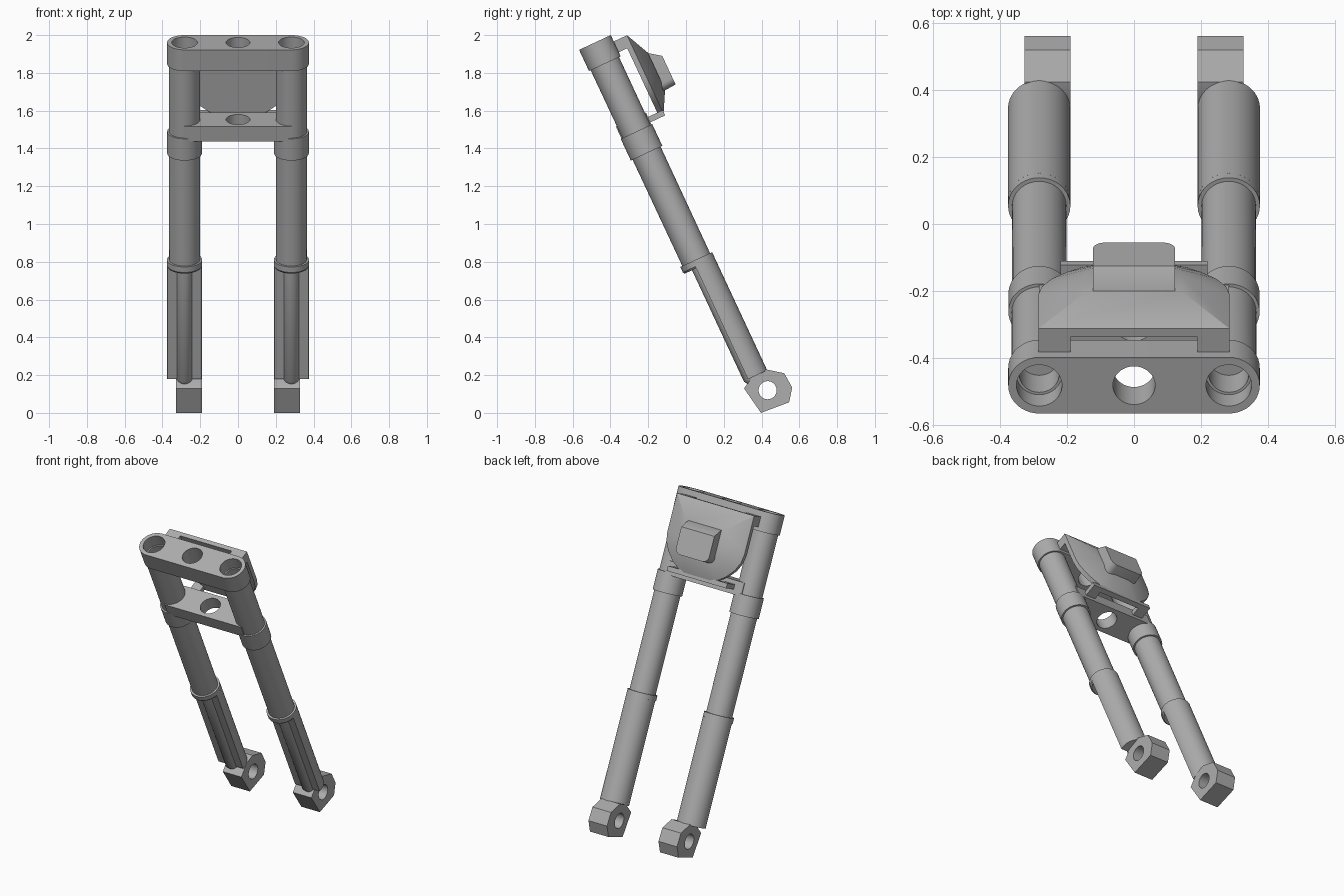
import bpy, bmesh, math
from mathutils import Matrix, Vector

if "Cube" in bpy.data.objects:
    bpy.data.objects.remove(bpy.data.objects["Cube"], do_unlink=True)

# Raked frame: local z runs up the fork, local y to the back, origin at the clamp top
RAKE = Matrix.Translation((0, -0.482, 1.961)) @ Matrix.Rotation(math.radians(25), 4, 'X')
LEG_X = 0.283

grey = bpy.data.materials.new("plain_grey")
grey.use_nodes = True
grey.diffuse_color = (0.42, 0.42, 0.42, 1)
grey.node_tree.nodes["Principled BSDF"].inputs["Base Color"].default_value = (0.42, 0.42, 0.42, 1)


def loft(name, rings, frame=RAKE, cutters=()):
    """Skin a stack of equal point rings, cap the ends, then cut holes."""
    bm = bmesh.new()
    loops = [[bm.verts.new(frame @ Vector(p)) for p in ring] for ring in rings]
    n = len(loops[0])
    for a, b in zip(loops, loops[1:]):
        for i in range(n):
            j = (i + 1) % n
            bm.faces.new((a[i], a[j], b[j], b[i]))
    bm.faces.new(loops[0])
    bm.faces.new(loops[-1])
    bmesh.ops.recalc_face_normals(bm, faces=bm.faces[:])
    mesh = bpy.data.meshes.new(name)
    bm.to_mesh(mesh)
    bm.free()
    obj = bpy.data.objects.new(name, mesh)
    bpy.context.collection.objects.link(obj)
    if cutters:
        for cutter in cutters:
            mod = obj.modifiers.new("hole", 'BOOLEAN')
            mod.operation = 'DIFFERENCE'
            mod.solver = 'EXACT'
            mod.object = cutter
        bpy.context.view_layer.update()
        graph = bpy.context.evaluated_depsgraph_get()
        mesh = bpy.data.meshes.new_from_object(obj.evaluated_get(graph))
        obj.modifiers.clear()
        obj.data = mesh
        for cutter in cutters:
            bpy.data.objects.remove(cutter, do_unlink=True)
    mesh.materials.clear()
    mesh.materials.append(grey)
    mesh.shade_smooth()
    mesh.set_sharp_from_angle(angle=math.radians(30))
    return obj


def arc(cx, cy, r, start, end, steps):
    """Points on an arc, angles in degrees."""
    angles = [math.radians(start + (end - start) * i / steps) for i in range(steps + 1)]
    return [(cx + r * math.cos(a), cy + r * math.sin(a)) for a in angles]


def circle(cx, cy, r, steps=40):
    return arc(cx, cy, r, 0, 360, steps)[:-1]


def upright(name, outline, low, high, **kw):
    """Outline in x and depth, extruded along the fork."""
    return loft(name, [[(x, y, h) for x, y in outline] for h in (low, high)], **kw)


def turned(name, x0, profile):
    """Round part from (radius, height) pairs."""
    return loft(name, [[(x, y, h) for x, y in circle(x0, 0, r)] for r, h in profile])


def box(name, x0, x1, y0, y1, z0, z1, **kw):
    return upright(name, [(x0, y0), (x1, y0), (x1, y1), (x0, y1)], z0, z1, **kw)


def hole(x, r, low, high):
    return upright("cutter", circle(x, 0, r), low, high)


# Top clamp with three bores
stadium = arc(LEG_X, 0, 0.0925, -90, 90, 20) + arc(-LEG_X, 0, 0.0925, 90, 270, 20)
upright("top_clamp", stadium, -0.124, 0,
        cutters=[hole(x, r, -0.3, 0.1) for x, r in ((-LEG_X, 0.068), (0, 0.063), (LEG_X, 0.068))])

# Lower bridge between the legs
box("lower_bridge", -LEG_X, LEG_X, -0.088, 0.088, -0.536, -0.45,
    cutters=[hole(0, 0.063, -0.7, -0.3)])

for side, s in (("left", 1), ("right", -1)):
    x0 = s * LEG_X
    # Upper tube, open at the top, and its collar
    turned(side + "_fork_tube", x0, [(0.06, -0.2), (0.06, -0.08), (0.083, -0.08),
                                     (0.082, -0.6), (0.081, -1.3)])
    turned(side + "_collar", x0, [(0.092, -0.647), (0.092, -0.52)])

    # Lower leg: full ring on top, flattened front with a round rib below
    turned(side + "_leg_ring", x0, [(0.086, -1.31), (0.093, -1.3), (0.093, -1.268)])
    upright(side + "_lower_leg", arc(x0, 0, 0.093, -12, 192, 32), -1.958, -1.3)
    turned(side + "_leg_rib", x0, [(0.03, -1.985), (0.044, -1.96), (0.044, -1.3)])

    # Axle block, set in world axes
    block = [(0.307, 0.13), (0.397, 0), (0.546, 0.056), (0.562, 0.135),
             (0.52, 0.21), (0.424, 0.23), (0.36, 0.2)]
    still = Matrix.Identity(4)
    pin = loft("cutter", [[(x, y, z) for y, z in circle(0.432, 0.12, 0.048)]
                          for x in (s * 0.1, s * 0.4)], frame=still)
    loft(side + "_axle_block", [[(x, y, z) for y, z in block] for x in (s * 0.19, s * 0.327)],
         frame=still, cutters=[pin])

    # Arms that hold the lamp
    xa, xb = sorted((s * 0.19, s * 0.285))
    box(side + "_upper_lamp_arm", xa, xb, 0.085, 0.155, -0.1, -0.037)
    xa, xb = sorted((s * 0.15, s * 0.22))
    box(side + "_lower_lamp_arm", xa, xb, 0.085, 0.155, -0.507, -0.476)

box("lower_lamp_bar", -0.22, 0.22, 0.142, 0.174, -0.507, -0.476)

# Lamp shield: straight top, sides curving in to the bottom
half = [(0.285, -0.037), (0.285, -0.28), (0.275, -0.335), (0.245, -0.39),
        (0.2, -0.437), (0.155, -0.47), (0.1, -0.495)]
shield = half + [(-x, z) for x, z in reversed(half)]


def facing(outline, depth):
    return [(x, depth, z) for x, z in outline]


crown = [(x * 0.5, -0.168 + (z + 0.037) * 0.47) for x, z in shield]
loft("lamp_back_plate", [facing(shield, 0.142), facing(shield, 0.17)])
loft("lamp_housing", [facing(shield, 0.17), facing(crown, 0.231)])


# Lens box with rounded lower corners and a sloped top
def lens_outline(top, bottom):
    return ([(-0.122, top), (0.122, top)]
            + arc(0.082, bottom + 0.04, 0.04, 0, -90, 6)
            + arc(-0.082, bottom + 0.04, 0.04, -90, -180, 6))


loft("lamp_lens", [facing(lens_outline(-0.168, -0.386), 0.2),
                   facing(lens_outline(-0.172, -0.386), 0.234),
                   facing(lens_outline(-0.215, -0.382), 0.293)])
